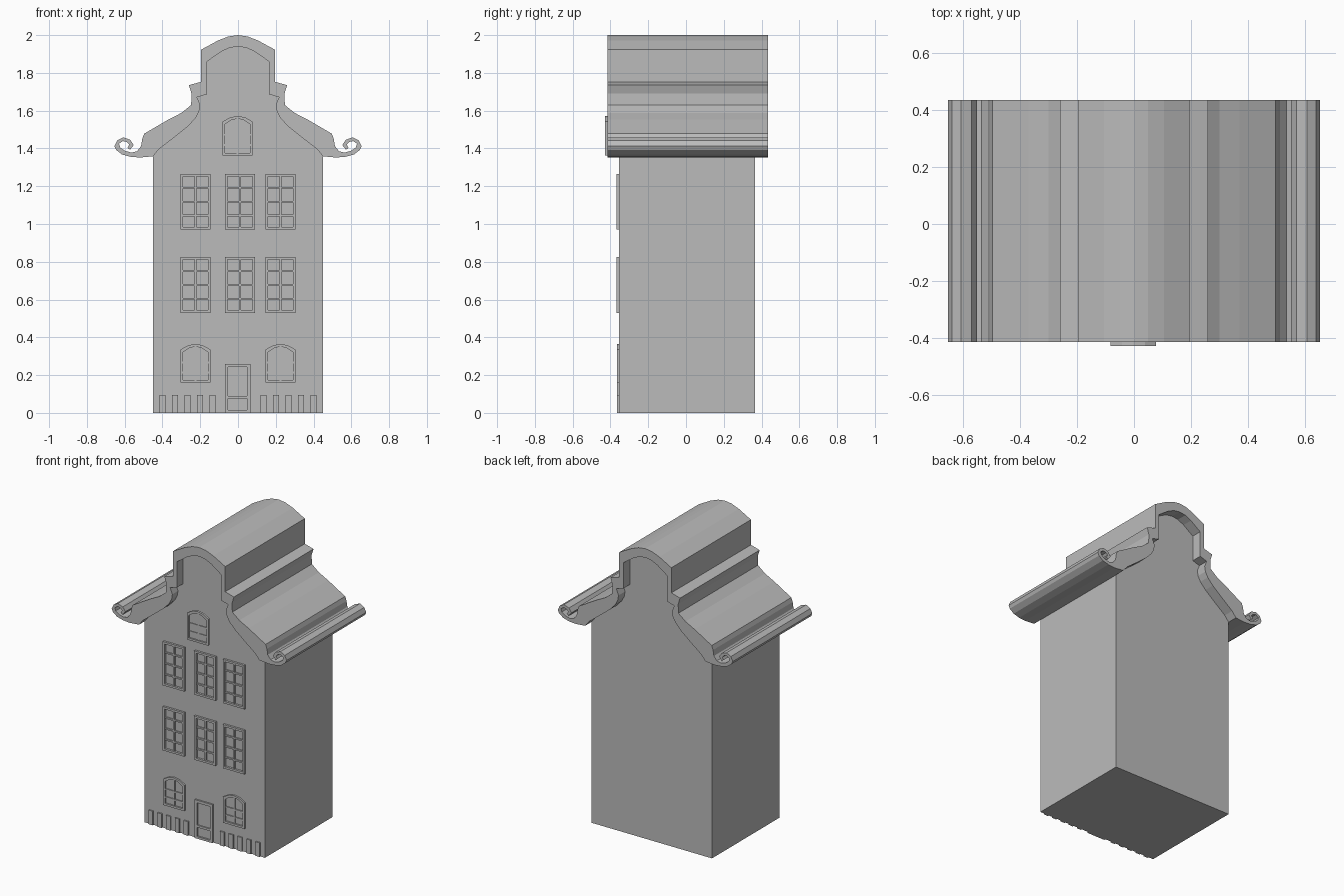
import bpy, bmesh

if "Cube" in bpy.data.objects:
    bpy.data.objects.remove(bpy.data.objects["Cube"])

FRONT = -0.355          # front wall plane

grey = bpy.data.materials.new("stone grey")
grey.diffuse_color = (0.5, 0.5, 0.5, 1)
grey.use_nodes = True
grey.node_tree.nodes["Principled BSDF"].inputs["Base Color"].default_value = grey.diffuse_color


def finish(name, bm):
    bmesh.ops.recalc_face_normals(bm, faces=bm.faces)
    me = bpy.data.meshes.new(name)
    bm.to_mesh(me)
    bm.free()
    me.materials.append(grey)
    ob = bpy.data.objects.new(name, me)
    bpy.context.collection.objects.link(ob)
    return ob


def prism(bm, pts, y0, y1):
    """Extrude an (x, z) outline between two y planes."""
    a = [bm.verts.new((x, y0, z)) for x, z in pts]
    b = [bm.verts.new((x, y1, z)) for x, z in pts]
    bm.faces.new(a)
    bm.faces.new(b[::-1])
    n = len(pts)
    for i in range(n):
        j = (i + 1) % n
        bm.faces.new((a[i], b[i], b[j], a[j]))


def box(bm, x0, x1, z0, z1, y0, y1):
    prism(bm, [(x0, z0), (x1, z0), (x1, z1), (x0, z1)], y0, y1)


def ring(bm, outer, inner, y0, y1):
    """Frame between two outlines with equal point counts."""
    loops = [[bm.verts.new((x, y, z)) for x, z in pts]
             for pts, y in ((outer, y0), (outer, y1), (inner, y1), (inner, y0))]
    n = len(outer)
    for k in range(4):
        p, q = loops[k], loops[(k + 1) % 4]
        for i in range(n):
            j = (i + 1) % n
            bm.faces.new((p[i], p[j], q[j], q[i]))


def mirrored(half):
    """Complete a half outline that starts and ends on x = 0."""
    return half + [(-x, z) for x, z in half[-2:0:-1]]


# Underside of the roof, from eave to peak (also the top of the walls)
under = [(0.45, 1.358), (0.42, 1.395), (0.345, 1.453), (0.265, 1.517),
         (0.225, 1.56), (0.206, 1.595), (0.20, 1.63), (0.217, 1.671),
         (0.164, 1.687), (0.164, 1.86), (0.09, 1.912), (0.045, 1.933), (0, 1.94)]

# House body with gables
bm = bmesh.new()
prism(bm, mirrored([(0, 0), (0.45, 0)] + under), FRONT, 0.365)
finish("house_body", bm)

# Bell shaped roof with scrolled eaves
top = [(0, 2.0), (0.05, 1.993), (0.105, 1.972), (0.195, 1.923), (0.195, 1.753),
       (0.26, 1.735), (0.246, 1.69), (0.248, 1.63), (0.30, 1.588), (0.37, 1.552),
       (0.497, 1.478), (0.507, 1.45), (0.513, 1.412), (0.535, 1.385)]
scroll = [(0.565, 1.378), (0.60, 1.388), (0.624, 1.405), (0.63, 1.425),
          (0.609, 1.439), (0.588, 1.434), (0.576, 1.42), (0.585, 1.403), (0.572, 1.393),
          (0.552, 1.418), (0.571, 1.446), (0.608, 1.459), (0.64, 1.442),
          (0.654, 1.412), (0.645, 1.392), (0.614, 1.368), (0.57, 1.356), (0.52, 1.352)]
bm = bmesh.new()
prism(bm, mirrored(top + scroll + under), -0.415, 0.435)
finish("roof", bm)


def outline(cx, z0, z1, w, arch):
    pts = [(cx - w, z0), (cx + w, z0)]
    steps = (1, 0.5, 0, -0.5, -1) if arch else (1, -1)
    return pts + [(cx + w * t, z1 - arch * t * t) for t in steps]


def window(name, cx, z0, z1, rows, arch=0.0, wall=FRONT, depth=0.014, floating=False):
    bm = bmesh.new()
    w, t, yf = 0.08, 0.014, wall - depth
    ring(bm, outline(cx, z0, z1, w, arch),
         outline(cx, z0 + t, z1 - t, w - t, arch), yf, wall)
    # Glazing bars
    yb = wall - depth * 0.6
    box(bm, cx - 0.005, cx + 0.005, z0 + t, z1 - t, yb, wall)
    step = (z1 - arch - z0 - (t if arch else 0)) / rows
    for i in range(1, rows):
        z = z0 + step * i
        box(bm, cx - w + t, cx + w - t, z - 0.005, z + 0.005, yb, wall)
    if floating:
        prism(bm, outline(cx, z0 + t, z1 - t, w - t, arch), wall - 0.004, wall)
    finish(name, bm)


# Two floors of tall windows
for floor, z in (("first", 0.53), ("second", 0.97)):
    for side, x in (("left", -0.225), ("middle", 0.01), ("right", 0.225)):
        window(f"{floor}_floor_window_{side}", x, z, z + 0.296, 4)

# Arched ground floor and attic windows
for side, x in (("left", -0.225), ("right", 0.225)):
    window(f"ground_window_{side}", x, 0.16, 0.365, 3, arch=0.03, depth=0.011)
window("attic_window", -0.002, 1.362, 1.572, 3, arch=0.03, wall=-0.415, floating=True)

# Door: frame, recessed panels and cross rail
bm = bmesh.new()
ring(bm, outline(-0.002, 0, 0.26, 0.067, 0), outline(-0.002, 0.015, 0.242, 0.05, 0),
     FRONT - 0.011, FRONT)
box(bm, -0.052, 0.048, 0.075, 0.09, FRONT - 0.008, FRONT)
finish("door", bm)

# Upright slats along the foot of the wall
bm = bmesh.new()
for s in (-1, 1):
    for i in range(5):
        x = s * (0.135 + 0.066 * i)
        box(bm, x - 0.016, x + 0.016, 0, 0.095, FRONT - 0.009, FRONT)
finish("plinth_slats", bm)
